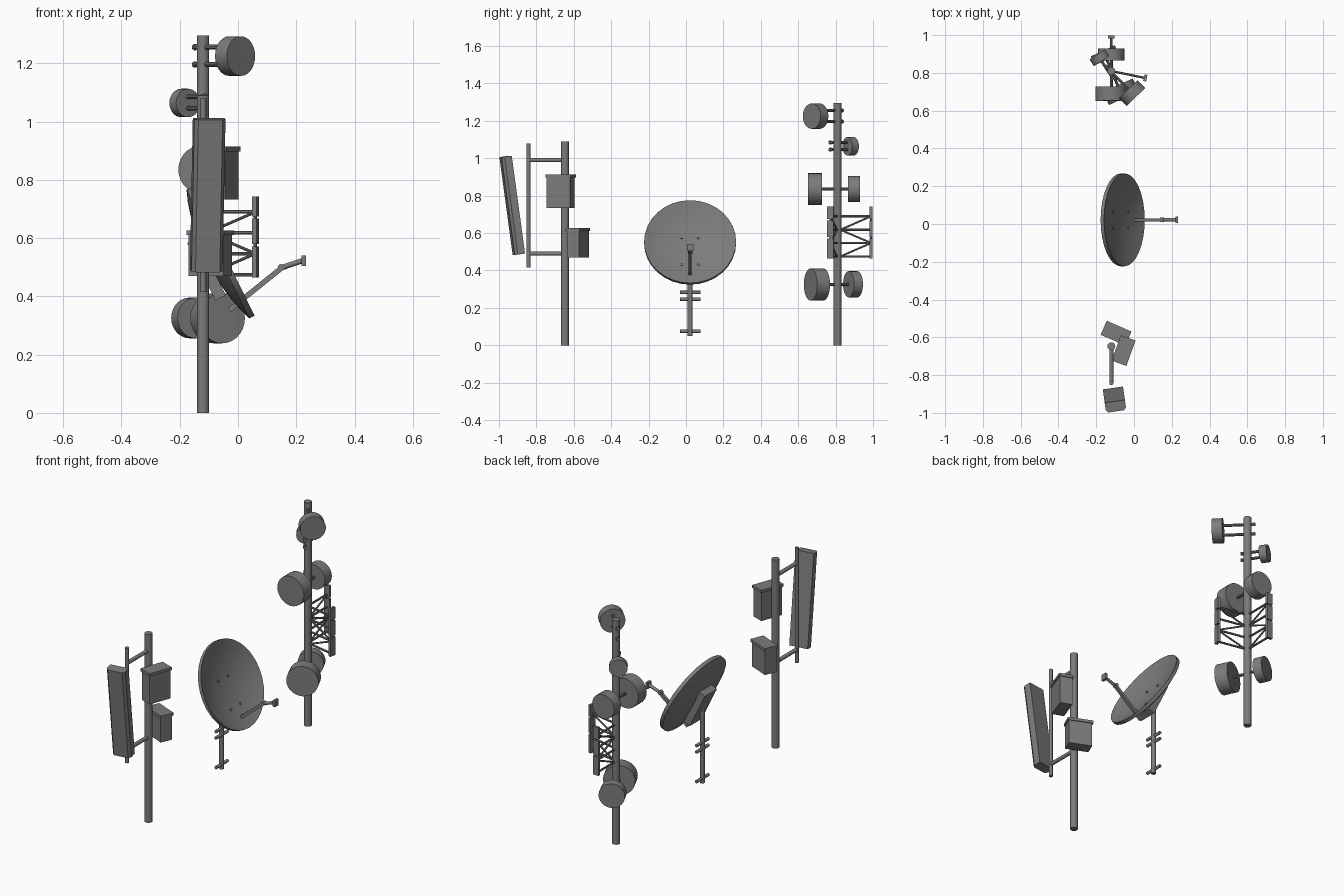
import bpy, bmesh, math
from mathutils import Vector, Matrix

if "Cube" in bpy.data.objects:
    bpy.data.objects.remove(bpy.data.objects["Cube"])

grey = bpy.data.materials.new("mid_grey")
grey.diffuse_color = (0.2, 0.2, 0.2, 1)
grey.use_nodes = True
grey.node_tree.nodes["Principled BSDF"].inputs["Base Color"].default_value = grey.diffuse_color


def finish(name, bm, matrix=None, smooth=False):
    bmesh.ops.recalc_face_normals(bm, faces=bm.faces)
    me = bpy.data.meshes.new(name)
    bm.to_mesh(me)
    bm.free()
    me.materials.append(grey)
    ob = bpy.data.objects.new(name, me)
    if matrix:
        ob.matrix_world = matrix
    bpy.context.collection.objects.link(ob)
    if smooth:
        bpy.ops.object.select_all(action='DESELECT')
        ob.select_set(True)
        bpy.context.view_layer.objects.active = ob
        bpy.ops.object.shade_smooth_by_angle(angle=math.radians(35))
    return ob


def rod(name, a, b, r, sides=12):
    """Capped cylinder from a to b."""
    a, b = Vector(a), Vector(b)
    d = b - a
    bm = bmesh.new()
    bmesh.ops.create_cone(bm, cap_ends=True, segments=sides, radius1=r, radius2=r, depth=d.length)
    rot = d.to_track_quat('Z', 'Y').to_matrix().to_4x4()
    return finish(name, bm, Matrix.Translation((a + b) / 2) @ rot, sides > 8)


def box(name, loc, size, rot=Matrix()):
    bm = bmesh.new()
    bmesh.ops.create_cube(bm, size=1)
    bmesh.ops.scale(bm, vec=size, verts=bm.verts)
    return finish(name, bm, Matrix.Translation(loc) @ rot)


def rot_z(deg):
    return Matrix.Rotation(math.radians(deg), 4, 'Z')


PX = -0.12          # all three poles stand on this x

# ---- Panel antenna mast ----
PY = -0.647
rod("panel_mast", (PX, PY, 0), (PX, PY, 1.09), 0.021, 16)
rod("panel_pipe", (PX, -0.842, 0.415), (PX, -0.842, 1.08), 0.011)
for z in (0.49, 0.99):
    rod("panel_bracket", (PX, -0.842, z), (PX, PY, z), 0.011)

# Tilted panel: chamfered cross-section, extruded
bm = bmesh.new()
section = [(-0.054, 0.027), (-0.054, -0.012), (-0.042, -0.027),
           (0.042, -0.027), (0.054, -0.012), (0.054, 0.027)]
face = bm.faces.new([bm.verts.new((x, y, -0.264)) for x, y in section])
ext = bmesh.ops.extrude_face_region(bm, geom=[face])
bmesh.ops.translate(bm, vec=(0, 0, 0.528),
                    verts=[v for v in ext["geom"] if isinstance(v, bmesh.types.BMVert)])
finish("panel_antenna", bm, Matrix.Translation((-0.103, -0.930, 0.748)) @ rot_z(8)
       @ Matrix.Rotation(math.radians(7.8), 4, 'X'))

# Radio boxes with overhanging lids
for x, y, w, d, z0, z1, ang in ((-0.055, -0.67, 0.083, 0.143, 0.733, 0.914, -20),
                                (-0.095, -0.578, 0.143, 0.081, 0.47, 0.626, -23.5)):
    box("radio_box", (x, y, (z0 + z1 - 0.016) / 2), (w - 0.012, d - 0.01, z1 - z0 - 0.016), rot_z(ang))
    box("radio_lid", (x, y, z1 - 0.008), (w, d, 0.016), rot_z(ang))

# ---- Offset dish ----
DY = 0.022
rod("dish_post", (PX, DY, 0.05), (PX, DY, 0.47), 0.0135)
for z in (0.075, 0.246, 0.283):
    rod("post_clamp", (PX, DY - 0.055, z), (PX, DY + 0.055, z), 0.009)

# Dish frame: local z points along the boresight, local x runs down the dish
tilt = Matrix.Rotation(math.radians(90 - 26), 4, 'Y')
dish = Matrix.Translation((-0.06, DY, 0.55)) @ tilt
R = 0.246
profile = [(R * k / 6, -0.04 + 0.05 * (k / 6) ** 2) for k in range(7)]
profile += [(R, -0.01)] + [(R * k / 6, -0.055 + 0.043 * (k / 6) ** 2) for k in range(5, -1, -1)]
bm = bmesh.new()
pts = [bm.verts.new((r, 0, z)) for r, z in profile]
edges = [bm.edges.new(p) for p in zip(pts, pts[1:])]
bmesh.ops.spin(bm, geom=pts + edges, cent=(0, 0, 0), axis=(0, 0, 1), angle=math.tau, steps=32)
bmesh.ops.remove_doubles(bm, verts=bm.verts, dist=1e-4)
finish("dish_reflector", bm, dish, True)

box("dish_back_bracket", dish @ Vector((0.03, 0, -0.068)), (0.22, 0.11, 0.04), tilt)
for u in (-0.045, 0.12):
    for v in (-0.045, 0.045):
        zb = -0.04 + 0.05 * (u * u + v * v) / R ** 2
        rod("dish_bolt", dish @ Vector((u, v, zb - 0.01)), dish @ Vector((u, v, zb + 0.006)), 0.007, 8)

# Feed arm and horn
a, b = Vector((-0.03, DY, 0.353)), Vector((0.155, DY, 0.502))
ang = -math.atan2(b.z - a.z, b.x - a.x)
box("feed_arm", (a + b) / 2, ((b - a).length, 0.016, 0.018), Matrix.Rotation(ang, 4, 'Y'))
rod("feed_joint", (0.148, DY - 0.012, 0.5), (0.148, DY + 0.012, 0.5), 0.011)
rod("feed_neck", (0.14, DY, 0.495), (0.222, DY, 0.523), 0.009)
box("feed_horn", (0.226, DY, 0.523), (0.015, 0.034, 0.036))

# ---- Drum antenna mast ----
MY = 0.81
rod("drum_mast", (PX, MY, 0), (PX, MY, 1.295), 0.021, 16)


def drum(x, y, z, nx, ny, r, depth, rods, back):
    """Drum centred on (x, y, z) facing (nx, ny), held by rods through the mast."""
    c, n = Vector((x, y, z)), Vector((nx, ny, 0)).normalized()
    rod("drum_antenna", c - n * depth / 2, c + n * depth / 2, r, 28)
    out = (c - Vector((PX, MY, z))).dot(n)
    for dz in rods:
        p = c + Vector((0, 0, dz))
        rod("drum_arm", p - n * (out + back), p, 0.008, 10)
        if back:
            q = p - n * (out + back - 0.006)
            rod("arm_nut", q - n * 0.005, q + n * 0.005, 0.011, 6)


drum(-0.01, 0.693, 1.225, 0.7, -0.714, 0.068, 0.058, (-0.029, 0.031), 0.042)
drum(-0.183, 0.88, 1.064, -0.55, 0.84, 0.049, 0.042, (-0.018, 0.021), 0.042)
drum(PX, 0.690, 0.835, 0, -1, 0.085, 0.075, (0,), 0)
drum(PX, 0.898, 0.835, 0, 1, 0.070, 0.063, (0,), 0)
drum(-0.07, 0.70, 0.325, 0.42, -0.906, 0.086, 0.075, (0,), 0)
drum(-0.155, 0.893, 0.326, -0.42, 0.906, 0.070, 0.052, (0,), 0)

# Lattice side arms with segmented end plates
levels = (0.69, 0.618, 0.547, 0.475)
for ex, ey in ((PX, 0.99), (0.06, 0.773)):
    d = Vector((ex - PX, ey - MY, 0)).normalized()
    near = Vector((PX, MY, 0)) + d * 0.015
    far = Vector((ex, ey, 0))
    up = Vector((0, 0, 1))
    for z in levels:
        rod("lattice_rung", near + up * z, far + up * z, 0.006, 8)
    for i, (z0, z1) in enumerate(zip(levels, levels[1:])):
        p, q = (near, far) if i % 2 else (far, near)
        rod("lattice_diagonal", p + up * z0, q + up * z1, 0.005, 8)
    heading = rot_z(math.degrees(math.atan2(d.y, d.x)))
    for z0, z1 in ((0.465, 0.572), (0.58, 0.667), (0.675, 0.743)):
        box("lattice_end_plate", far + up * (z0 + z1) / 2, (0.016, 0.036, z1 - z0), heading)
    rod("lattice_upright", far + up * 0.467, far + up * 0.74, 0.006, 8)
